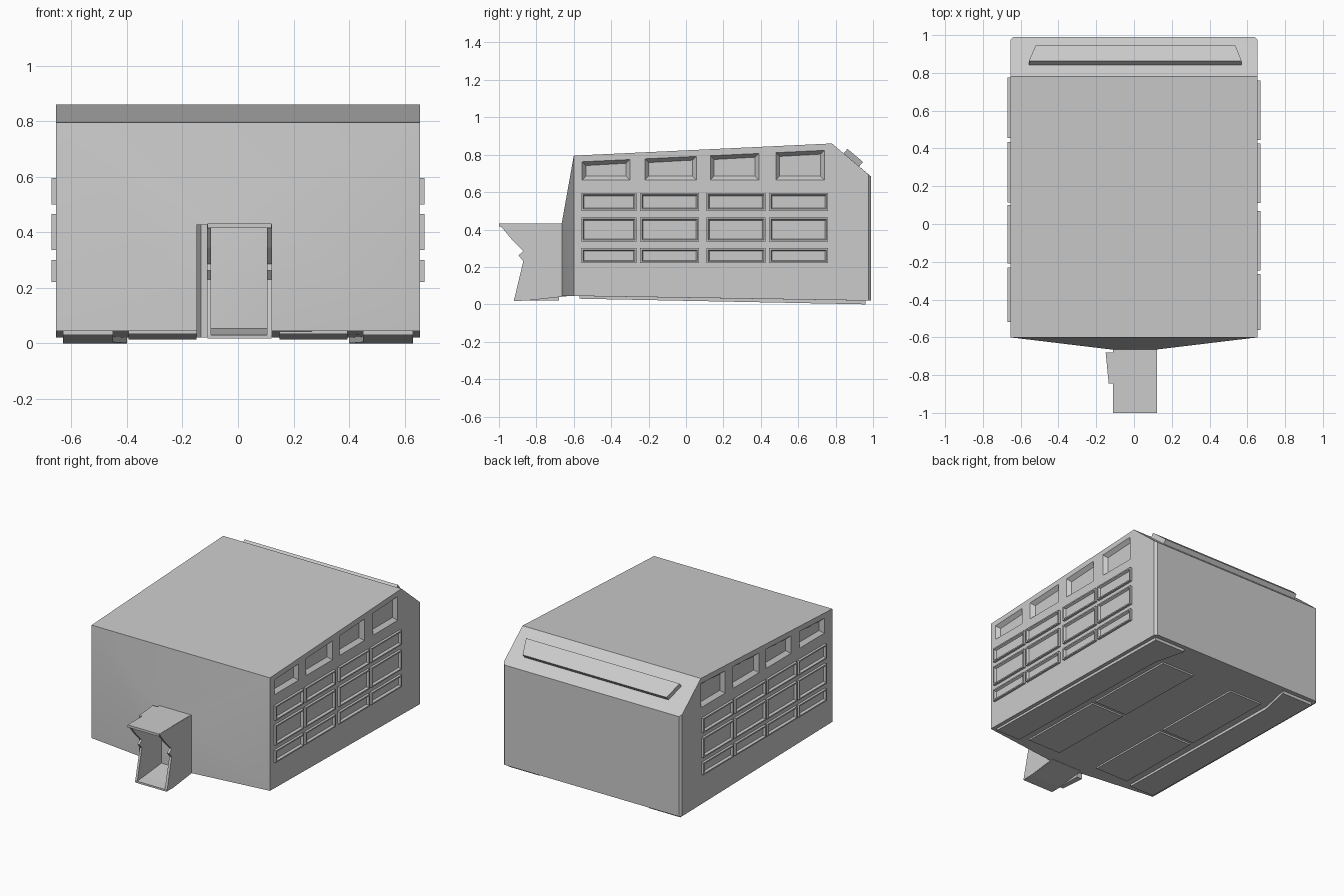
import bpy, bmesh
from mathutils import Vector

if "Cube" in bpy.data.objects:
    bpy.data.objects.remove(bpy.data.objects["Cube"])


def make(name, bm):
    bmesh.ops.recalc_face_normals(bm, faces=bm.faces[:])
    me = bpy.data.meshes.new(name)
    bm.to_mesh(me)
    bm.free()
    ob = bpy.data.objects.new(name, me)
    bpy.context.collection.objects.link(ob)
    return ob


def add_prism(bm, a, b):
    """Solid between two matching outlines of 3D points."""
    va, vb = [bm.verts.new(p) for p in a], [bm.verts.new(p) for p in b]
    bm.faces.new(va)
    bm.faces.new(vb[::-1])
    for i in range(len(a)):
        j = (i + 1) % len(a)
        bm.faces.new((va[j], va[i], vb[i], vb[j]))


def prism(name, a, b):
    bm = bmesh.new()
    add_prism(bm, a, b)
    return make(name, bm)


def plate_x(name, prof, x0, x1):
    return prism(name, [(x0, y, z) for y, z in prof], [(x1, y, z) for y, z in prof])


def box(name, x0, x1, y0, y1, z0, z1):
    return plate_x(name, [(y0, z0), (y1, z0), (y1, z1), (y0, z1)], x0, x1)


def roof_z(y):
    return 0.795 + (y + 0.6) * 0.065 / 1.38


def belly_z(y):
    return 0.045 - (y + 0.6) * 0.025 / 1.59


W = 0.655

# Main shell: convex block with tapered front and chamfered rear corners
bm = bmesh.new()
for s in (-1, 1):
    for y, z in ((-0.6, 0.045), (-0.6, 0.795), (0.78, 0.86), (0.975, 0.695), (0.975, 0.02)):
        bm.verts.new((s * W, y, z))
    for x, y, z in ((0.64, 0.99, 0.683), (0.64, 0.99, 0.02), (0.115, -0.665, 0.045), (0.115, -0.665, 0.43)):
        bm.verts.new((s * x, y, z))
bmesh.ops.convex_hull(bm, input=bm.verts[:])
bmesh.ops.dissolve_limit(bm, angle_limit=0.01, verts=bm.verts[:], edges=bm.edges[:])
shell = make("shell", bm)

# Recessed upper windows on both sides
bm = bmesh.new()
for s in (-1, 1):
    for y0, y1 in ((-0.555, -0.3), (-0.22, 0.055), (0.13, 0.39), (0.48, 0.74)):
        if s < 0:
            y0, y1 = 0.225 - y1, 0.225 - y0

        def ring(x, d):
            return [(s * x, y0 + d, 0.665 + d), (s * x, y1 - d, 0.665 + d),
                    (s * x, y1 - d, roof_z(y1) - 0.035 - d), (s * x, y0 + d, roof_z(y0) - 0.035 - d)]
        add_prism(bm, ring(W + 0.01, -0.008), ring(W - 0.025, 0.02))
cutter = make("window_cutter", bm)
cutter.hide_render = True
mod = shell.modifiers.new("windows", 'BOOLEAN')
mod.object = cutter
mod.solver = 'EXACT'
bpy.context.view_layer.objects.active = shell
shell.select_set(True)
bpy.ops.object.modifier_apply(modifier=mod.name)
bpy.data.objects.remove(cutter)
bpy.ops.object.shade_smooth_by_angle(angle=0.6)

# Framed side panels, four columns by three rows on each side
rows = ((0.22, 0.3), (0.335, 0.465), (0.5, 0.595))
cols = {1: ((-0.56, -0.265), (-0.245, 0.07), (0.11, 0.425), (0.445, 0.76)),
        -1: ((-0.52, -0.23), (-0.21, 0.1), (0.115, 0.435), (0.455, 0.775))}
for s in (1, -1):
    bm = bmesh.new()
    for y0, y1 in cols[s]:
        for z0, z1 in rows:
            def rect(x):
                return [(s * x, y0, z0), (s * x, y1, z0), (s * x, y1, z1), (s * x, y0, z1)]
            add_prism(bm, rect(W - 0.005), rect(W + 0.016))
    bmesh.ops.recalc_face_normals(bm, faces=bm.faces[:])
    fronts = [f for f in bm.faces if f.normal.x * s > 0.9]
    bmesh.ops.inset_individual(bm, faces=fronts, thickness=0.012)
    bmesh.ops.inset_individual(bm, faces=fronts, thickness=0.01, depth=-0.014)
    make("side_panels_right" if s > 0 else "side_panels_left", bm)

# Raised trapezoid slab on the rear slope
up = Vector((0, -0.195, 0.165)).normalized()
out = Vector((0, -up.z * -1, -up.y))
top, low = Vector((0, 0.842, 0.806)), Vector((0, 0.925, 0.736))
base = [top + Vector((-0.557, 0, 0)), top + Vector((0.57, 0, 0)),
        low + Vector((0.537, 0, 0)), low + Vector((-0.52, 0, 0))]
prism("rear_slab", [p - out * 0.01 for p in base], [p + out * 0.033 for p in base])

# Underside skids and raised belly panels
for s in (1, -1):
    side = "right" if s > 0 else "left"
    skid = ((0.63, -0.57), (0.45, -0.57), (0.45, 0.74), (0.4, 0.96), (0.63, 0.96))
    prism("skid_" + side,
          [(s * x, y, belly_z(y) + 0.005) for x, y in skid],
          [(s * x, y, 0.03 - (y + 0.57) * 0.03 / 1.53) for x, y in skid])
    for i, (y0, y1) in enumerate(((-0.54, 0.07), (0.1, 0.75))):
        pts = ((0.15, y0), (0.395, y0), (0.395, y1), (0.15, y1))
        prism("belly_panel_%s_%d" % (side, i),
              [(s * x, y, belly_z(y) + 0.005) for x, y in pts],
              [(s * x, y, belly_z(y) - 0.011) for x, y in pts])

# Broken-off entry tunnel: jagged side walls, roof and floor
jag = ((-0.64, 0.045), (-0.64, 0.43), (-1.0, 0.43), (-0.93, 0.345), (-0.87, 0.285),
       (-0.895, 0.262), (-0.87, 0.23), (-0.92, 0.02), (-0.85, 0.02))
plate_x("tunnel_wall_right", jag, 0.105, 0.122)
plate_x("tunnel_wall_left", jag, -0.112, -0.097)
box("tunnel_roof", -0.11, 0.12, -1.0, -0.64, 0.415, 0.431)
plate_x("tunnel_floor", ((-0.64, 0.043), (-0.85, 0.02), (-0.92, 0.018),
                         (-0.92, 0.03), (-0.85, 0.035), (-0.64, 0.055)), -0.11, 0.12)

# Slab hung on the outside of the tunnel
prism("tunnel_side_slab",
      [(-0.108, -0.845, 0.02), (-0.134, -0.845, 0.02), (-0.15, -0.68, 0.02), (-0.108, -0.68, 0.02)],
      [(-0.108, -0.845, 0.428), (-0.134, -0.845, 0.428), (-0.15, -0.68, 0.428), (-0.108, -0.68, 0.428)])
